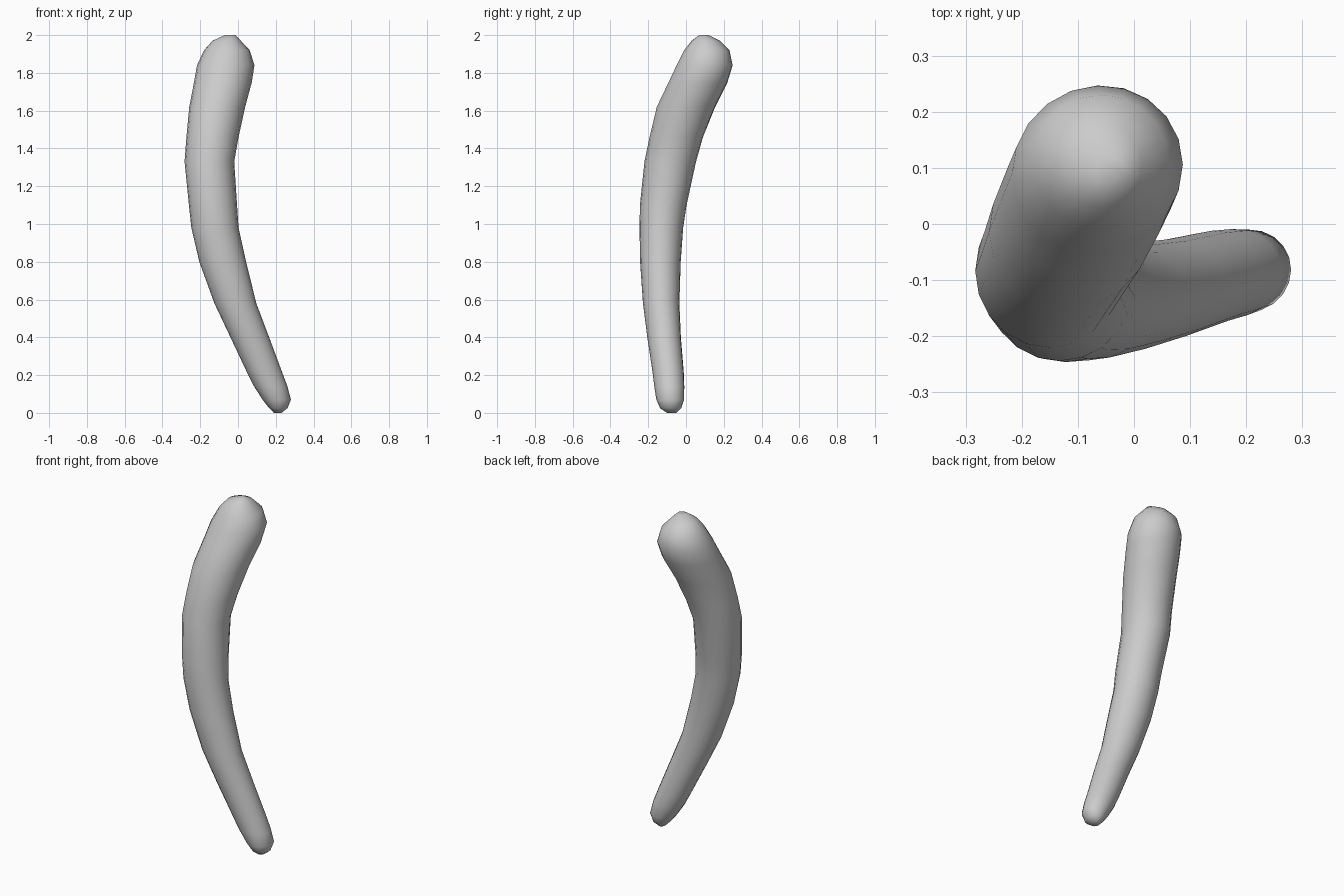
import bpy, bmesh, math

# Cross-sections: z, x min, x max, y min, y max, skew towards the x=y diagonal
SECTIONS = [
    (0.00, 0.19, 0.23, -0.10, -0.05, 0),
    (0.025, 0.165, 0.262, -0.137, -0.025, 0),
    (0.07, 0.13, 0.28, -0.157, -0.010, 0.03),
    (0.14, 0.085, 0.262, -0.168, -0.009, 0.05),
    (0.22, 0.045, 0.232, -0.178, -0.012, 0.05),
    (0.40, -0.04, 0.165, -0.205, -0.027, 0.05),
    (0.58, -0.125, 0.097, -0.228, -0.035, 0.03),
    (0.80, -0.205, 0.043, -0.243, -0.028, 0),
    (0.98, -0.247, 0.003, -0.246, -0.015, 0),
    (1.10, -0.260, -0.005, -0.244, 0.003, 0),
    (1.33, -0.283, -0.020, -0.220, 0.053, 0),
    (1.46, -0.273, 0.003, -0.193, 0.090, 0.04),
    (1.62, -0.258, 0.038, -0.155, 0.155, 0.08),
    (1.75, -0.233, 0.073, -0.093, 0.220, 0.08),
    (1.84, -0.217, 0.087, -0.050, 0.247, 0.05),
    (1.92, -0.180, 0.062, -0.010, 0.230, 0),
    (1.97, -0.135, 0.015, 0.030, 0.180, 0),
    (2.00, -0.070, -0.015, 0.070, 0.120, 0),
]
SIDES = 20

# Loft the rings into one closed curved body
bm = bmesh.new()
rings = []
for z, x0, x1, y0, y1, skew in SECTIONS:
    ring = []
    for i in range(SIDES):
        a = math.tau * i / SIDES
        ring.append(bm.verts.new((
            (x0 + x1) / 2 + (x1 - x0) / 2 * math.cos(a),
            (y0 + y1) / 2 + (y1 - y0) / 2 * math.sin(a + skew),
            z)))
    rings.append(ring)
for lo, hi in zip(rings, rings[1:]):
    for i in range(SIDES):
        j = (i + 1) % SIDES
        bm.faces.new((lo[i], lo[j], hi[j], hi[i]))
bm.faces.new(rings[0][::-1])
bm.faces.new(rings[-1])
for f in bm.faces:
    f.smooth = True

mesh = bpy.data.meshes.new("curved_rod")
bm.to_mesh(mesh)
bm.free()
rod = bpy.data.objects.new("curved_rod", mesh)
bpy.context.collection.objects.link(rod)
